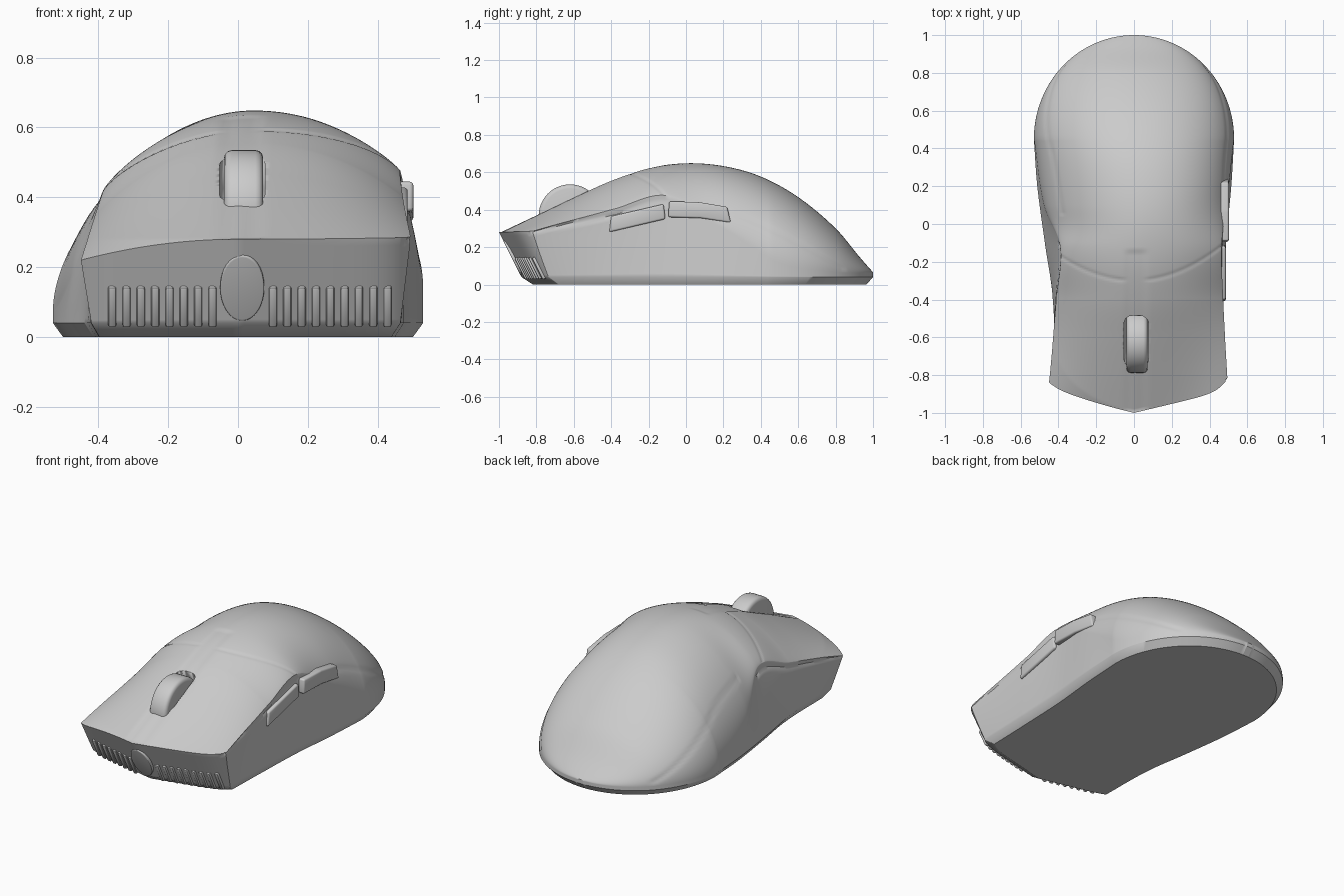
import bpy, bmesh, math
from mathutils import Vector, Matrix

if "Cube" in bpy.data.objects:
    bpy.data.objects.remove(bpy.data.objects["Cube"])

grey = bpy.data.materials.new("light grey plastic")
grey.use_nodes = True
COLOUR = (0.6, 0.6, 0.6, 1)
grey.diffuse_color = COLOUR
grey.node_tree.nodes["Principled BSDF"].inputs["Base Color"].default_value = COLOUR


def curve(pts, y):
    """Smooth curve through (y, value) pairs."""
    i = max(j for j in range(len(pts) - 1) if j == 0 or pts[j][0] <= y)

    def slope(j):
        a, b = pts[max(j - 1, 0)], pts[min(j + 1, len(pts) - 1)]
        return (b[1] - a[1]) / (b[0] - a[0])
    (y0, v0), (y1, v1) = pts[i], pts[i + 1]
    d = y1 - y0
    t = min(max((y - y0) / d, 0), 1)
    return ((2*t**3 - 3*t**2 + 1) * v0 + (t**3 - 2*t**2 + t) * d * slope(i)
            + (3*t**2 - 2*t**3) * v1 + (t**3 - t**2) * d * slope(i + 1))


def clamp(v):
    return min(max(v, 0), 1)


def finish(name, bm, smooth=40):
    bmesh.ops.recalc_face_normals(bm, faces=bm.faces[:])
    me = bpy.data.meshes.new(name)
    bm.to_mesh(me)
    bm.free()
    ob = bpy.data.objects.new(name, me)
    bpy.context.collection.objects.link(ob)
    me.materials.append(grey)
    bpy.ops.object.select_all(action='DESELECT')
    ob.select_set(True)
    bpy.context.view_layer.objects.active = ob
    bpy.ops.object.shade_smooth_by_angle(angle=math.radians(smooth))
    return ob


# Body profiles along y: crown, then edge height, base width, edge width and roundness per side
CROWN = [(-1, .28), (-.8, .375), (-.6, .468), (-.4, .556), (-.2, .622), (0, .648),
         (.2, .633), (.4, .577), (.6, .467), (.8, .3), (.93, .145), (1, .065)]
EDGE = {1: [(-1, .285), (-.4, .4), (-.1, .475), (.2, .3), (.5, .12), (.8, .07), (1, .06)],
        -1: [(-1, .22), (-.4, .34), (-.12, .41), (.1, .17), (.4, .08), (.8, .065), (1, .06)]}
BASE = {1: [(-1, .465), (-.4, .475), (-.1, .487), (.2, .515), (.45, .53)],
        -1: [(-1, .42), (-.4, .43), (-.1, .472), (.2, .512), (.45, .53)]}
RIM = {1: [(-1, .495), (-.4, .472), (-.1, .465), (.2, .502), (.45, .53)],
       -1: [(-1, .45), (-.4, .412), (-.12, .39), (.1, .478), (.45, .53)]}
ROUND = {1: [(-1, 1), (-.1, .9), (.2, .62), (.5, .5), (1, .52)],
         -1: [(-1, 1), (-.4, .9), (-.1, .78), (.1, .58), (.5, .55), (1, .55)]}
SHIFT = [(-1, 0), (-.3, .03), (.1, .045), (.5, .02), (1, 0)]
K, N = 24, 80


def wedge(x):
    """How far the front edge falls back from the nose."""
    a = abs(x) / .46
    return .11 * a + .03 * a**10


def shell_point(y, u, k):
    side = 1 if u >= 0 else -1
    if y <= .45:
        wb, wt = curve(BASE[side], y), curve(RIM[side], y)
    else:
        wb = wt = max(.02, .53 * math.sqrt(max(0, 1 - ((y - .45) / .55)**2)))
    edge, crown = curve(EDGE[side], y), curve(CROWN, y)
    top = edge + (crown - edge) * max(0, 1 - u*u)**curve(ROUND[side], y)
    f = max(0, (k - 1) / (K - 1))
    z = .04 + (top - .04) * f
    x = u * (wb + (wt - wb) * f) + curve(SHIFT, y) * (1 - u*u) * f
    nose = max(0, (-.4 - y) / .6)
    y += nose * (wedge(x) + .5 * max(0, .28 - z))
    if k == 0:
        return Vector((x * .945, y * (.965 if y > 0 else .93), 0))
    return Vector((x, y, z))


# Body: six grids wrapped round a box, shaped by the profiles
ys = [-1 + 1.45 * i / 150 for i in range(150)]
ys += [.45 + .55 * math.sin(math.pi / 2 * i / 40) for i in range(41)]
us = [math.sin(math.pi / 2 * (2 * i / N - 1)) for i in range(N + 1)]
S = len(ys) - 1
bm = bmesh.new()
cache = {}


def vert(s, i, k):
    if (s, i, k) not in cache:
        cache[s, i, k] = bm.verts.new(shell_point(ys[s], us[i], k))
    return cache[s, i, k]


def grid(na, nb, key):
    for a in range(na):
        for b in range(nb):
            bm.faces.new([vert(*key(a + p, b + q)) for p, q in ((0, 0), (1, 0), (1, 1), (0, 1))])


for end in (0, 1):
    grid(S, N, lambda a, b: (a, b, end * K))
    grid(S, K, lambda a, b: (a, end * N, b))
    grid(N, K, lambda a, b: (end * S, a, b))
bmesh.ops.recalc_face_normals(bm, faces=bm.faces[:])
bm.normal_update()


def line(d, width):
    return max(0, 1 - abs(d) / width)


def groove(p, n):
    """Depth of the panel seams and the centre channel at a point."""
    d = 0
    side = 1 if p.x > 0 else -1
    if p.z < .05 or n.y < -.7:
        return 0
    if n.z > .45:
        channel = clamp((.065 - abs(p.x - .01)) / .025) * clamp((-.13 - p.y) / .03)
        d = max(line(p.y + .3 - .85 * p.x**2, .012) * .004, channel * .005)
    if p.y < -.1 and abs(n.x) > .7:
        d = max(d, line(p.z - curve(EDGE[side], p.y) + .03, .018) * .008)
    if .05 < p.y < .85 and n.z < .8:
        sweep = [(0, .42), (.3, .36), (.6, .22), (.9, .05)]
        d = max(d, line(p.z - curve(sweep, p.y), .02) * .004)
    return d


moves = [(v, v.normal * groove(v.co, v.normal)) for v in bm.verts]
for v, m in moves:
    v.co -= m
body = finish("body_shell", bm)


def box(name, size, loc, tilt=0, bevel=.01, segments=3):
    b = bmesh.new()
    bmesh.ops.create_cube(b, size=1)
    bmesh.ops.scale(b, vec=size, verts=b.verts)
    bmesh.ops.bevel(b, geom=b.edges[:], offset=bevel, segments=segments,
                    affect='EDGES', profile=.5)
    bmesh.ops.transform(b, verts=b.verts, matrix=Matrix.Translation(loc) @ Matrix.Rotation(tilt, 4, 'X'))
    return finish(name, b)


# Wheel slot cut into the body
cutter = box("slot_cutter", (.13, .3, .3), (.012, -.63, .47), .4, .045, 4)
cutter.hide_render = True
mod = body.modifiers.new("slot", 'BOOLEAN')
mod.operation, mod.solver, mod.object = 'DIFFERENCE', 'EXACT', cutter
bpy.context.view_layer.objects.active = body
bpy.ops.object.modifier_apply(modifier="slot")
bpy.data.objects.remove(cutter)


def disc(name, radius, depth, matrix, bevel, sides=48):
    b = bmesh.new()
    bmesh.ops.create_cone(b, cap_ends=True, segments=sides, radius1=radius, radius2=radius, depth=depth)
    rims = [e for e in b.edges if abs(e.verts[0].co.z - e.verts[1].co.z) < 1e-5]
    bmesh.ops.bevel(b, geom=rims, offset=bevel, segments=3, affect='EDGES', profile=.5)
    bmesh.ops.transform(b, verts=b.verts, matrix=matrix)
    return finish(name, b)


disc("scroll_wheel", .168, .112, Matrix.Translation((.016, -.62, .367)) @ Matrix.Rotation(math.pi / 2, 4, 'Y'), .022)

# Front grille: flush oval boss and a row of slanted ribs each side
slant = math.atan(.5)
disc("front_boss", .07, .05, Matrix.Translation((.012, -.908, .15)) @ Matrix.Rotation(math.pi / 2 + slant, 4, 'X')
     @ Matrix.Diagonal((.9, 1.5, 1, 1)), .004, 32)
for name, start, count in (("right_rib", -.36, 8), ("left_rib", .1, 9)):
    for i in range(count):
        x = start + i * .041
        box(f"{name}_{i + 1}", (.024, .03, .13), (x, -1 + wedge(x) + .5 * .19 + .006, .09), slant, .008, 2)


# Thumb buttons on the left side wall
def thumb_button(name, outline, x):
    b = bmesh.new()
    face = b.faces.new([b.verts.new((x, y, z)) for y, z in outline])
    out = bmesh.ops.extrude_face_region(b, geom=[face])
    bmesh.ops.translate(b, vec=(-.09, 0, 0), verts=[g for g in out["geom"] if isinstance(g, bmesh.types.BMVert)])
    bmesh.ops.recalc_face_normals(b, faces=b.faces[:])
    bmesh.ops.bevel(b, geom=b.edges[:], offset=.01, segments=3, affect='EDGES', profile=.5)
    finish(name, b)


thumb_button("front_thumb_button", [(-.41, .28), (-.11, .35), (-.12, .43), (-.4, .365)], .486)
thumb_button("rear_thumb_button", [(-.095, .36), (.08, .355), (.24, .33), (.22, .415), (.07, .44), (-.09, .445)], .502)
